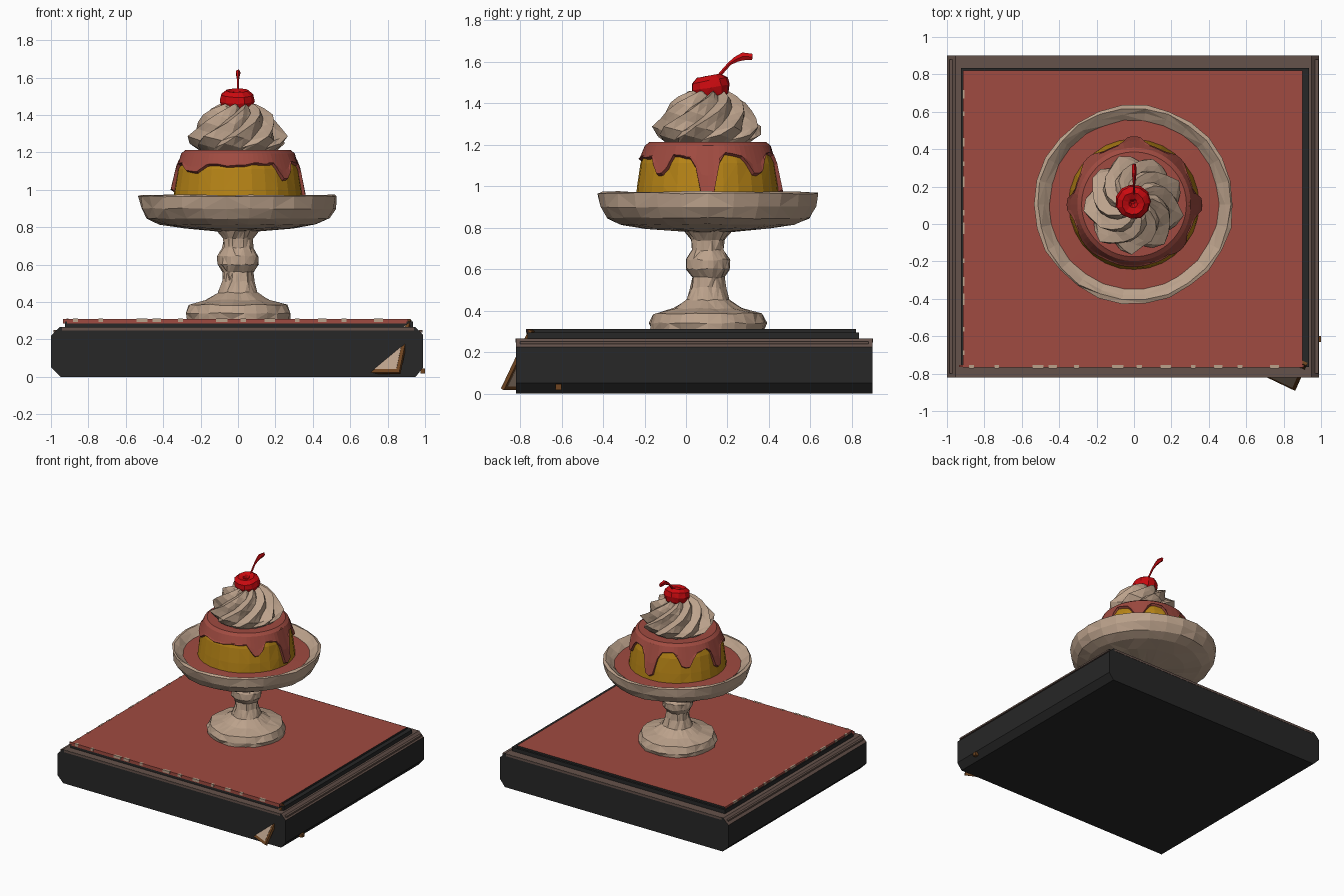
import bpy, bmesh, math, random
from mathutils import Vector, Matrix

random.seed(4)
if "Cube" in bpy.data.objects:
    bpy.data.objects.remove(bpy.data.objects["Cube"])


def material(name, r, g, b):
    m = bpy.data.materials.new(name)
    m.use_nodes = True
    m.diffuse_color = (r, g, b, 1)
    m.node_tree.nodes["Principled BSDF"].inputs["Base Color"].default_value = (r, g, b, 1)
    return m


BLACK = material("black", .02, .02, .02)
WORN = material("worn_brown", .13, .085, .07)
RED = material("caramel_red", .35, .07, .052)
CREAM = material("cream", .5, .36, .26)
YELLOW = material("custard_yellow", .47, .23, .008)
CHERRY = material("cherry_red", .6, .003, .005)
BRONZE = material("bronze", .16, .06, .015)
CENTRE = Vector((0, .105, 0))


def finish(name, bm, *mats, rule=None, loc=(0, 0, 0)):
    bmesh.ops.recalc_face_normals(bm, faces=bm.faces)
    if rule:
        for f in bm.faces:
            f.normal_update()
            f.material_index = rule(f)
    me = bpy.data.meshes.new(name)
    bm.to_mesh(me)
    bm.free()
    for m in mats:
        me.materials.append(m)
    ob = bpy.data.objects.new(name, me)
    ob.location = loc
    bpy.context.collection.objects.link(ob)
    return ob


def loft(rings, caps=True):
    """Skin a list of equal closed rings of points."""
    bm = bmesh.new()
    rows = [[bm.verts.new(p) for p in ring] for ring in rings]
    n = len(rows[0])
    for a, b in zip(rows, rows[1:]):
        for i in range(n):
            j = (i + 1) % n
            bm.faces.new((a[i], a[j], b[j], b[i]))
    if caps:
        bm.faces.new(rows[0])
        bm.faces.new(rows[-1])
    return bm


def lathe(profile, n, jitter=0.0):
    rings = []
    for r, z in profile:
        ring = []
        for i in range(n):
            a = math.tau * i / n
            q = r + random.uniform(-jitter, jitter)
            ring.append((q * math.cos(a), q * math.sin(a), z + random.uniform(-jitter, jitter) * .6))
        rings.append(ring)
    bm = loft(rings)
    if jitter:
        bmesh.ops.triangulate(bm, faces=[f for f in bm.faces if len(f.verts) == 4])
    return bm


def box(name, lo, hi, *mats, rule=None):
    lo, hi = Vector(lo), Vector(hi)
    bm = bmesh.new()
    size = Matrix.Diagonal((*(hi - lo), 1))
    bmesh.ops.create_cube(bm, size=1, matrix=Matrix.Translation((lo + hi) / 2) @ size)
    return finish(name, bm, *mats, rule=rule)


def tube(path, n=5):
    """Round tube along (point, radius) pairs that run in the yz plane."""
    rings = []
    for k, (p, r) in enumerate(path):
        t = Vector(path[min(k + 1, len(path) - 1)][0]) - Vector(path[max(k - 1, 0)][0])
        side = Vector((1, 0, 0))
        up = t.cross(side).normalized()
        rings.append([Vector(p) + r * (math.cos(math.tau * i / n) * side * .7
                      + math.sin(math.tau * i / n) * up) for i in range(n)])
    return loft(rings)


# Plinth: chamfered section run from front to back
section = [(-.95, 0), (-1, .05), (-1, .22), (-.955, .265),
           (.95, .265), (.99, .225), (.99, .05), (.95, 0)]
bm = loft([[(x, y, z) for x, z in section] for y in (-.82, .9)])
finish("plinth", bm, BLACK, WORN, rule=lambda f: int(f.normal.z > .3))
for name, y in (("front_worn_edge", -.822), ("back_worn_edge", .898)):
    box(name, (-.94, y, .247), (.94, y + .004, .264), WORN)
for name, x in (("right_worn_edge", -.982), ("left_worn_edge", .972)):
    box(name, (x - .004, -.8, .238), (x + .014, .88, .25), WORN)

# Inset top panel with its dark border
box("panel_border", (-.925, -.765, .25), (.935, .835, .295), BLACK)
box("top_panel", (-.915, -.768, .285), (.9, .82, .31), RED, BLACK,
    rule=lambda f: int(f.normal.y > .5 or f.normal.x > .5))
box("panel_front_trim", (-.935, -.765, .285), (.91, -.755, .308), RED)

# Pale chips along the worn panel edges
for i in range(12):
    x = -.9 + 1.7 * i / 12 + random.uniform(0, .08)
    w = random.uniform(.02, .07)
    box("front_chip", (x, -.772, .293), (x + w, -.755, .3115), CREAM)
    y = -.72 + 1.5 * i / 12 + random.uniform(0, .05)
    box("side_chip", (-.918, y, .29), (-.906, y + w, .3115), CREAM)

# Pedestal dish: foot, baluster stem and shallow bowl
profile = [(.275, .305), (.283, .34), (.26, .385), (.17, .41), (.105, .45), (.085, .51),
           (.08, .56), (.105, .6), (.108, .645), (.08, .69), (.08, .74), (.11, .78),
           (.3, .795), (.42, .815), (.49, .845), (.522, .9), (.532, .965), (.515, .972),
           (.485, .95), (.455, .925), (.43, .9), (.2, .9)]
finish("cake_stand", lathe(profile, 26, .006), CREAM, loc=CENTRE)
finish("caramel_pool", lathe([(.44, .9), (.455, .925), (.34, .93)], 26), RED, loc=CENTRE)

# Custard pudding
finish("custard", lathe([(.35, .92), (.342, 1.0), (.325, 1.11), (.295, 1.2)], 28, .002),
       YELLOW, loc=CENTRE)

# Caramel topping: scalloped lower edge with drips (angle, depth, width)
drips = [(0, .2, 9), (-42, .1, 9), (45, .08, 10), (90, .17, 9), (135, .09, 10),
         (180, .15, 9), (222, .06, 14), (268, .03, 14)]


def drip_edge(deg):
    z = 1.14 + .012 * math.sin(math.radians(deg * 7))
    for a, depth, width in drips:
        d = (deg - a + 180) % 360 - 180
        z -= depth * math.exp(-(d / width) ** 4)
    return z


def custard_radius(z):
    return .348 - .05 * max(0, (z - .95) / .25) ** 1.4


n = 72
rings = [[], [], [], [], []]
for i in range(n):
    a = math.tau * i / n
    low = drip_edge(math.degrees(a))
    mid = (low + 1.16) / 2
    for ring, r, z in zip(rings, (.28, .303, custard_radius(mid) + .012,
                                  custard_radius(low) + .016, custard_radius(low) - .01),
                          (1.213, 1.195, mid, low + .01, low - .008)):
        ring.append((r * math.cos(a), r * math.sin(a), z))
finish("caramel_topping", loft(rings), RED, loc=CENTRE)

# Whipped cream: lobed rings twisted into a swirl
lobes, n = 9, 36
swirl = [(.19, 1.2), (.235, 1.235), (.245, 1.275), (.215, 1.315), (.195, 1.35),
         (.17, 1.39), (.135, 1.42), (.09, 1.445), (.04, 1.45)]
rings = []
for k, (r, z) in enumerate(swirl):
    ring = []
    for i in range(n):
        a = math.tau * i / n + k * .24
        wave = math.cos(math.tau * i * lobes / n)
        q = r * (1 + .09 * wave) + random.uniform(-.006, .006)
        ring.append((q * math.cos(a), q * math.sin(a), z + .012 * wave))
    rings.append(ring)
bm = loft(rings)
bmesh.ops.triangulate(bm, faces=[f for f in bm.faces if len(f.verts) == 4])
finish("whipped_cream", bm, CREAM, loc=CENTRE)

# Cherry with a dimple, leaning back, and its stem
cherry = [(.045, -.065), (.08, -.035), (.095, .005), (.088, .04), (.06, .062), (.025, .052), (.008, .03)]
ob = finish("cherry", lathe(cherry, 11, .003), CHERRY, loc=(-.005, .12, 1.47))
ob.rotation_euler.x = math.radians(10)
stem = [((0, .14, 1.5), .012), ((0, .17, 1.545), .009), ((0, .21, 1.59), .009),
        ((0, .24, 1.61), .014), ((0, .275, 1.625), .02), ((0, .32, 1.622), .016)]
finish("cherry_stem", tube(stem), CHERRY)

# Framed plaque leaning through the front corner
top_left, top_right = Vector((.4, -.5, .305)), Vector((.925, -.75, .305))
low_right = Vector((.865, -.885, .02))
across, down = top_right - top_left, low_right - top_right
depth = across.cross(down).normalized() * -.009


def plate(name, margin, thick, mat):
    u, v = margin * across.normalized(), margin * down.normalized()
    quad = [top_left + u + v, top_right - u + v, low_right - u - v, low_right - across + u - v]
    finish(name, loft([[p + s * thick * depth for p in quad] for s in (-1, 1)]), mat)


plate("plaque_frame", 0, 1, BRONZE)
plate("plaque_face", .02, 1.15, CREAM)

# Foot of the plaque's rear strut
box("strut_foot", (.975, -.63, .018), (1.0, -.6, .045), BRONZE)
